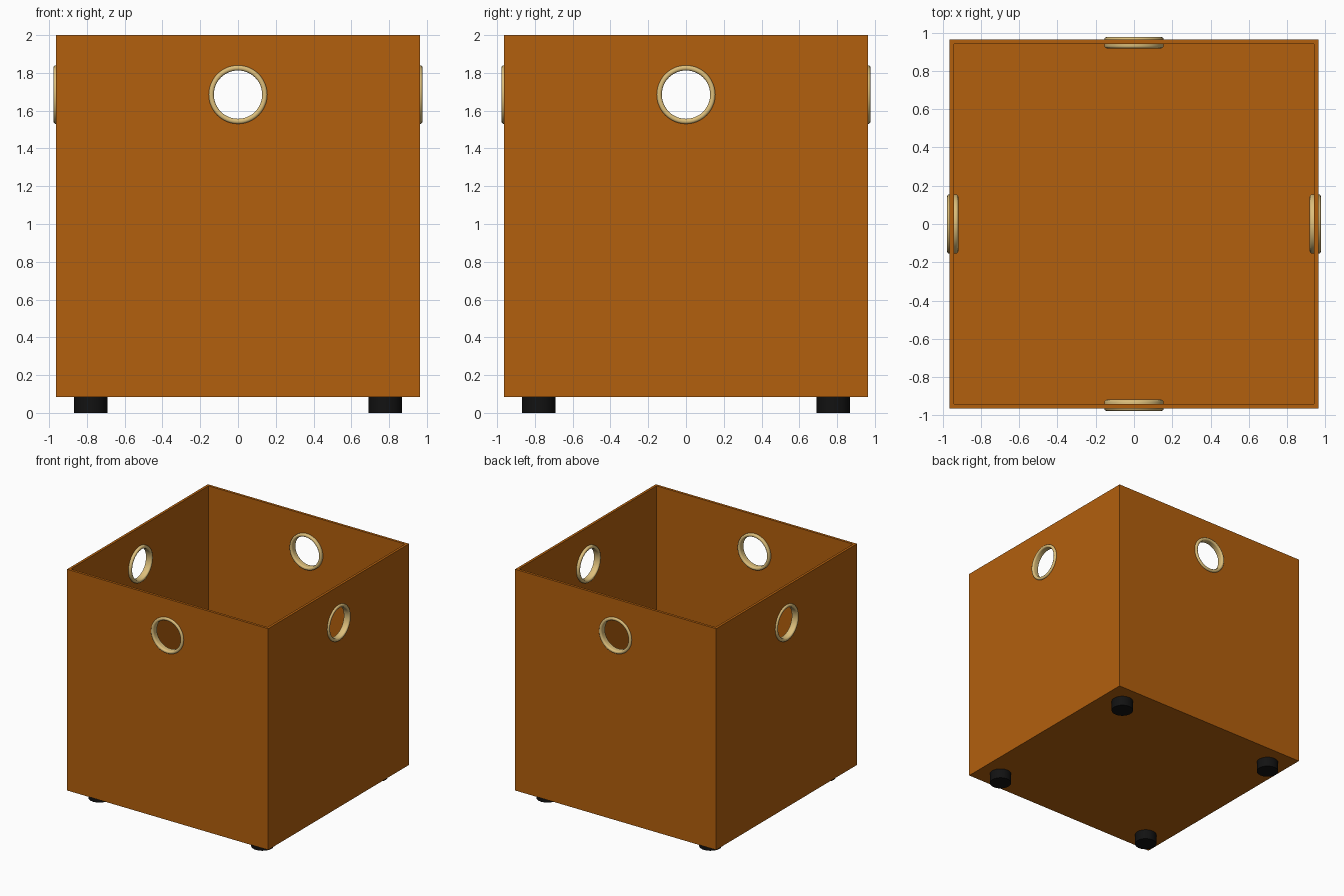
import bpy, bmesh
from math import sin, cos, pi

if "Cube" in bpy.data.objects:
    bpy.data.objects.remove(bpy.data.objects["Cube"])

W, WALL, Z0, Z1 = 0.963, 0.031, 0.085, 2.0     # half width, wall, bottom, top
RING_Z, RING_IN, RING_OUT, RING_HALF = 1.685, 0.128, 0.155, 0.029


def material(name, rgb):
    m = bpy.data.materials.new(name)
    m.diffuse_color = (*rgb, 1)
    m.use_nodes = True
    m.node_tree.nodes["Principled BSDF"].inputs["Base Color"].default_value = m.diffuse_color
    return m


ORANGE = material("orange_leather", (0.45, 0.115, 0.004))
BRASS = material("brass", (0.72, 0.52, 0.2))
BLACK = material("black_rubber", (0.006, 0.006, 0.006))


def finish(name, bm, mat, smooth=False):
    bmesh.ops.recalc_face_normals(bm, faces=bm.faces)
    me = bpy.data.meshes.new(name)
    bm.to_mesh(me)
    bm.free()
    me.materials.append(mat)
    ob = bpy.data.objects.new(name, me)
    bpy.context.collection.objects.link(ob)
    if smooth:
        bpy.ops.object.select_all(action='DESELECT')
        ob.select_set(True)
        bpy.context.view_layer.objects.active = ob
        bpy.ops.object.shade_smooth_by_angle(angle=0.6)
    return ob


def cylinder(name, r, depth, loc, mat, rot=(0, 0, 0), smooth=False):
    bm = bmesh.new()
    bmesh.ops.create_cone(bm, cap_ends=True, segments=48, radius1=r, radius2=r, depth=depth)
    ob = finish(name, bm, mat, smooth)
    ob.location, ob.rotation_euler = loc, rot
    return ob


# Open box: inset the top face and push it down to the floor
bm = bmesh.new()
bmesh.ops.create_cube(bm, size=2)
for v in bm.verts:
    v.co = (v.co.x * W, v.co.y * W, Z1 if v.co.z > 0 else Z0)
top = max(bm.faces, key=lambda f: f.calc_center_median().z)
bmesh.ops.inset_region(bm, faces=[top], thickness=WALL)
inner = bmesh.ops.extrude_discrete_faces(bm, faces=[top])["faces"][0]
for v in inner.verts:
    v.co.z = Z0 + WALL
box = finish("box_body", bm, ORANGE)

# Handle holes through opposite walls
for name, rot in (("x", (0, pi / 2, 0)), ("y", (pi / 2, 0, 0))):
    cut = cylinder("hole_cutter_" + name, 0.142, 3, (0, 0, RING_Z), ORANGE, rot)
    cut.hide_render = True
    cut.hide_set(True)
    mod = box.modifiers.new("hole_" + name, 'BOOLEAN')
    mod.operation, mod.solver, mod.object = 'DIFFERENCE', 'EXACT', cut


# Grommet rings: rounded rectangle section swept around a circle
def grommet(name, angle):
    mid, half, c = (RING_IN + RING_OUT) / 2, (RING_OUT - RING_IN) / 2, 0.012
    section = []
    for q, (sr, sy) in enumerate(((1, 1), (-1, 1), (-1, -1), (1, -1))):
        for k in range(5):
            a = (q + k / 4) * pi / 2
            section.append((mid + sr * (half - c) + c * cos(a),
                            sy * (RING_HALF - c) + c * sin(a)))
    bm, n = bmesh.new(), 48
    rings = [[bm.verts.new((r * cos(2 * pi * i / n), y, r * sin(2 * pi * i / n)))
              for r, y in section] for i in range(n)]
    m = len(section)
    for i in range(n):
        a, b = rings[i], rings[(i + 1) % n]
        for j in range(m):
            k = (j + 1) % m
            bm.faces.new((a[j], a[k], b[k], b[j]))
    ob = finish(name, bm, BRASS, True)
    d = W - WALL / 2
    ob.location = (d * sin(angle), -d * cos(angle), RING_Z)
    ob.rotation_euler.z = angle


for i, side in enumerate(("front", "right", "back", "left")):
    grommet(side + "_grommet", i * pi / 2)

# Feet
for x, sx in ((-0.78, "left"), (0.78, "right")):
    for y, sy in ((-0.78, "front"), (0.78, "back")):
        cylinder(f"{sy}_{sx}_foot", 0.088, Z0, (x, y, Z0 / 2), BLACK, smooth=True)
